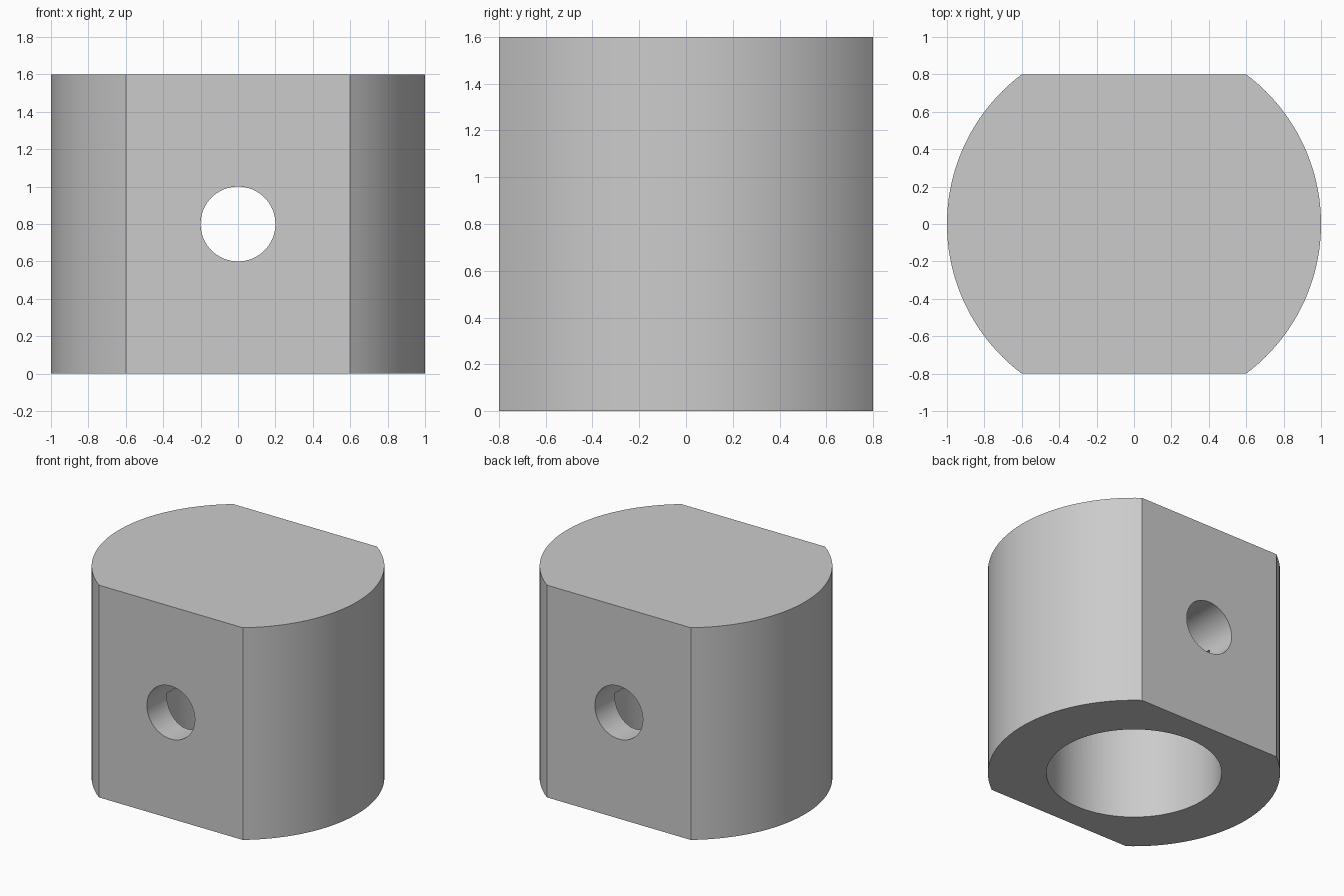
import bpy, bmesh, math

cube = bpy.data.objects.get("Cube")
if cube:
    bpy.data.objects.remove(cube, do_unlink=True)

RADIUS, FLAT, HEIGHT = 1.0, 0.8, 1.6
BORE_RADIUS, BORE_DEPTH, HOLE_RADIUS = 0.6, 0.8, 0.2

# Plain grey metal
grey = bpy.data.materials.new("plain_grey")
grey.use_nodes = True
colour = (0.6, 0.6, 0.6, 1)
grey.diffuse_color = colour
grey.node_tree.nodes["Principled BSDF"].inputs["Base Color"].default_value = colour


def cutter(name, radius, depth, location, rotation=(0, 0, 0)):
    bpy.ops.mesh.primitive_cylinder_add(vertices=96, radius=radius, depth=depth,
                                        location=location, rotation=rotation)
    obj = bpy.context.object
    obj.name = name
    obj.hide_render = True
    return obj


# Round body with two parallel flats: two arcs joined by straight sides
half_angle = math.asin(FLAT / RADIUS)
steps = 40
bm = bmesh.new()
ring = []
for start in (0, math.pi):
    for i in range(steps + 1):
        a = start - half_angle + 2 * half_angle * i / steps
        ring.append(bm.verts.new((RADIUS * math.cos(a), RADIUS * math.sin(a), 0)))
base = bm.faces.new(ring)
top = bmesh.ops.extrude_face_region(bm, geom=[base])["geom"]
bmesh.ops.translate(bm, vec=(0, 0, HEIGHT),
                    verts=[v for v in top if isinstance(v, bmesh.types.BMVert)])
bmesh.ops.recalc_face_normals(bm, faces=bm.faces)
mesh = bpy.data.meshes.new("body")
bm.to_mesh(mesh)
bm.free()
mesh.materials.append(grey)
body = bpy.data.objects.new("body", mesh)
bpy.context.collection.objects.link(body)

# Blind bore from below, and a cross hole through both flats
margin = 0.2
cutters = [
    cutter("bore_cutter", BORE_RADIUS, BORE_DEPTH + margin,
           (0, 0, (BORE_DEPTH - margin) / 2)),
    cutter("cross_hole_cutter", HOLE_RADIUS, 2 * FLAT + margin,
           (0, 0, HEIGHT / 2), (math.pi / 2, 0, 0)),
]
bpy.ops.object.select_all(action='DESELECT')
body.select_set(True)
bpy.context.view_layer.objects.active = body
for tool in cutters:
    tool.data.materials.append(grey)
    cut = body.modifiers.new(tool.name, 'BOOLEAN')
    cut.operation = 'DIFFERENCE'
    cut.solver = 'EXACT'
    cut.object = tool
    bpy.ops.object.modifier_apply(modifier=cut.name)
    bpy.data.objects.remove(tool, do_unlink=True)

bpy.ops.object.shade_smooth_by_angle(angle=math.radians(30))
